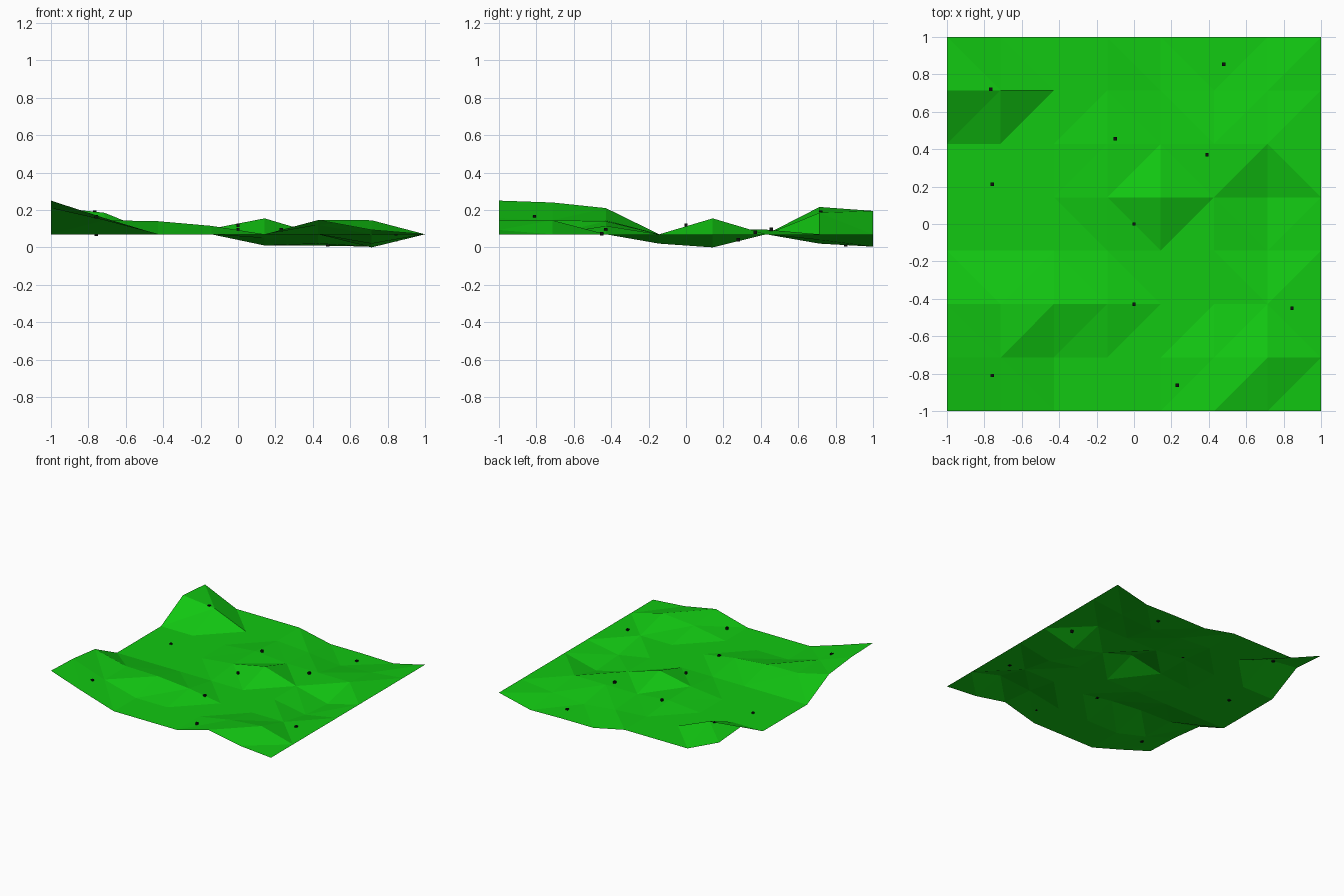
import bpy, bmesh
from mathutils import Matrix

if "Cube" in bpy.data.objects:
    bpy.data.objects.remove(bpy.data.objects["Cube"])

def material(name, rgb):
    m = bpy.data.materials.new(name)
    m.diffuse_color = (*rgb, 1)
    m.use_nodes = True
    m.node_tree.nodes["Principled BSDF"].inputs["Base Color"].default_value = m.diffuse_color
    return m

def finish(bm, name, mat):
    me = bpy.data.meshes.new(name)
    bm.to_mesh(me)
    bm.free()
    me.materials.append(mat)
    ob = bpy.data.objects.new(name, me)
    bpy.context.collection.objects.link(ob)
    return ob

green = material("grass green", (0.006, 0.58, 0.006))
black = material("black", (0.004, 0.004, 0.004))

# Rolling ground: 8 x 8 grid heights in hundredths, rows from front to back
N = 8
heights = [
    [25, 15.7, 7, 7, 7, 14.6, 9.3, 7],
    [24, 14.5, 7, 7, 7, 12, 14.5, 7],
    [21, 14.5, 14, 11.5, 7, 7, 7, 7],
    [7, 7, 7, 7, 7, 7, 2, 7],
    [7, 7, 7, 10, 15.5, 7, 0, 7],
    [7, 7, 7, 9.5, 7, 7, 7, 7],
    [21.6, 18.5, 7, 7, 5, 2, 4, 7],
    [19.5, 7, 7, 7, 1, 1, 0.4, 7],
]
bm = bmesh.new()
grid = [[bm.verts.new((-1 + 2 * i / (N - 1), -1 + 2 * j / (N - 1), heights[j][i] / 100))
         for i in range(N)] for j in range(N)]
for j in range(N - 1):
    for i in range(N - 1):
        # split each cell along its flatter diagonal
        a, b, c, d = grid[j][i], grid[j][i + 1], grid[j + 1][i + 1], grid[j + 1][i]
        if abs(a.co.z - c.co.z) <= abs(b.co.z - d.co.z) + 0.005:
            tris = ((a, b, c), (a, c, d))
        else:
            tris = ((a, b, d), (b, c, d))
        for t in tris:
            bm.faces.new(t)
finish(bm, "ground", green)

# Small black markers scattered over the ground
spots = [(-.765, .72, .187), (.48, .855, .015), (-.1, .455, .097), (.39, .37, .08),
         (-.757, .212, .07), (0, 0, .118), (0, -.43, .095), (.845, -.45, .073),
         (-.757, -.81, .163), (.232, -.863, .094), (.845, .28, .04)]
bm = bmesh.new()
for s in spots:
    bmesh.ops.create_cube(bm, size=0.018, matrix=Matrix.Translation(s))
finish(bm, "markers", black)
